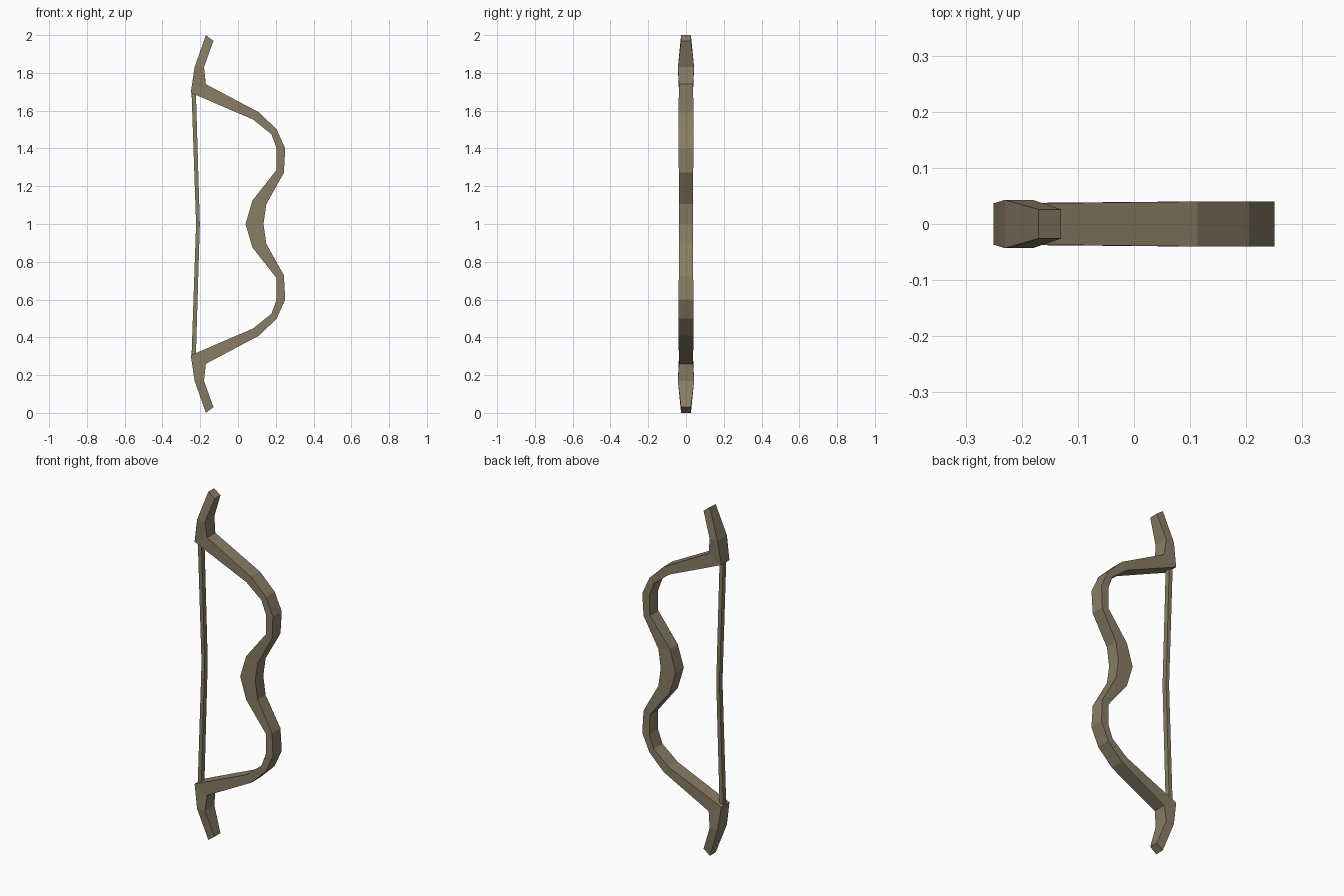
import bpy, bmesh

if "Cube" in bpy.data.objects:
    bpy.data.objects.remove(bpy.data.objects["Cube"])

wood = bpy.data.materials.new("weathered wood")
wood.diffuse_color = (0.25, 0.205, 0.13, 1)
wood.use_nodes = True
wood.node_tree.nodes["Principled BSDF"].inputs["Base Color"].default_value = wood.diffuse_color


def swept_strip(name, stations):
    """Rectangular strip through stations: ((x, z) inner, (x, z) outer, half depth)."""
    bm = bmesh.new()
    rings = []
    for (ax, az), (bx, bz), d in stations:
        rings.append([bm.verts.new(p) for p in
                      ((ax, -d, az), (bx, -d, bz), (bx, d, bz), (ax, d, az))])
    for r, s in zip(rings, rings[1:]):
        for i in range(4):
            j = (i + 1) % 4
            bm.faces.new((r[i], r[j], s[j], s[i]))
    bm.faces.new(rings[0])
    bm.faces.new(rings[-1])
    bmesh.ops.recalc_face_normals(bm, faces=bm.faces)
    mesh = bpy.data.meshes.new(name)
    bm.to_mesh(mesh)
    bm.free()
    mesh.materials.append(wood)
    obj = bpy.data.objects.new(name, mesh)
    bpy.context.collection.objects.link(obj)
    return obj


def mirrored(upper):
    """Full-height list of stations from the upper half, mirrored about z = 1."""
    lower = [((a[0], 2 - a[1]), (b[0], 2 - b[1]), d) for a, b, d in upper[1:]]
    return lower[::-1] + upper


# Bow limbs and grip, from the grip centre up to the curled tip
swept_strip("bow_limbs", mirrored([
    ((0.04, 1.0), (0.135, 1.0), 0.037),
    ((0.077, 1.125), (0.15, 1.105), 0.036),
    ((0.203, 1.285), (0.243, 1.272), 0.038),
    ((0.205, 1.40), (0.25, 1.40), 0.04),
    ((0.177, 1.475), (0.205, 1.50), 0.04),
    ((0.08, 1.553), (0.113, 1.59), 0.04),
    ((-0.25, 1.695), (-0.17, 1.74), 0.037),
    ((-0.23, 1.83), (-0.18, 1.83), 0.043),
    ((-0.17, 2.0), (-0.13, 1.97), 0.026),
]))

# Bowstring, bent slightly toward the grip at mid height
swept_strip("bowstring", mirrored([
    ((-0.222, 1.0), (-0.202, 1.0), 0.014),
    ((-0.246, 1.70), (-0.223, 1.70), 0.014),
]))
